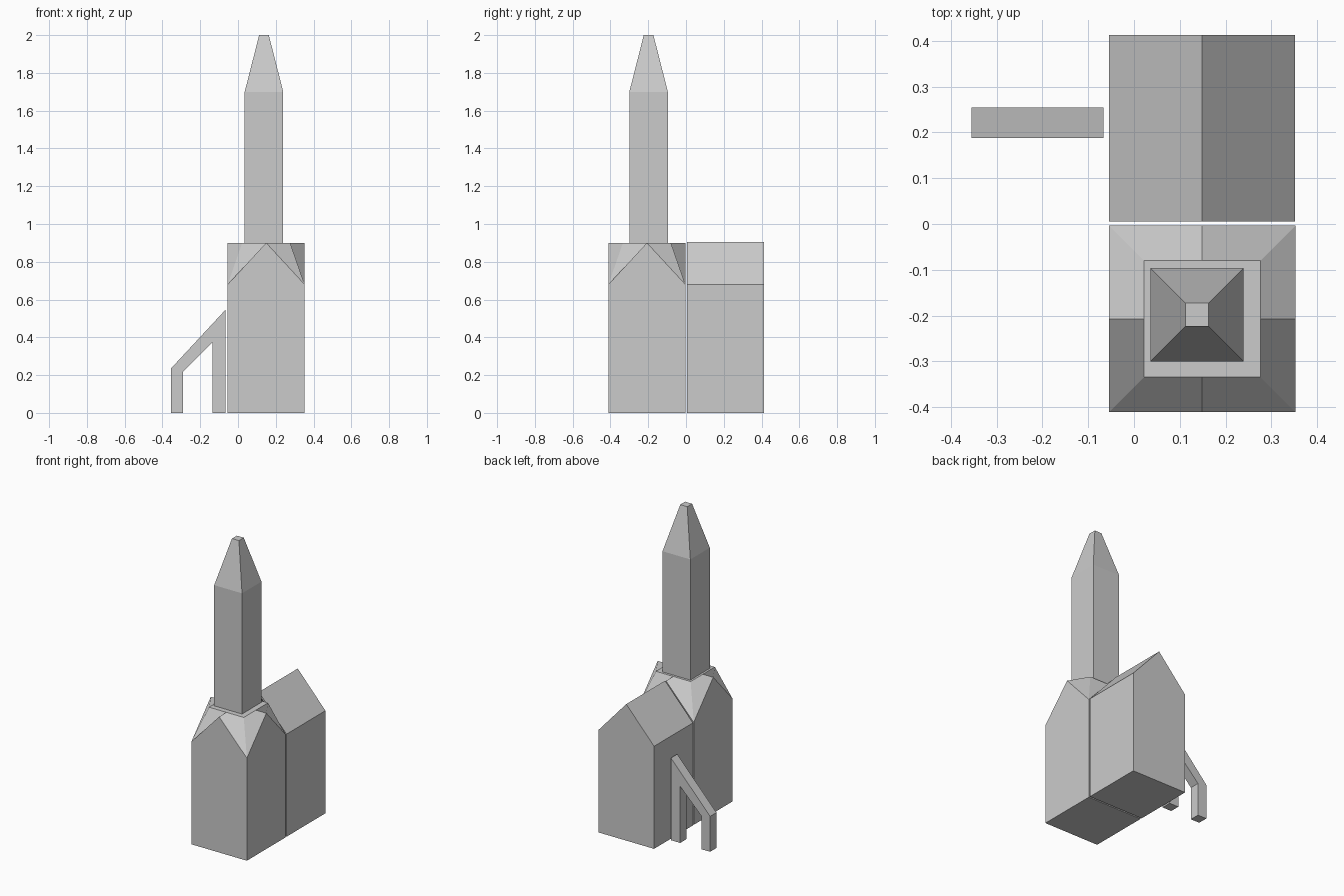
import bpy, bmesh

if "Cube" in bpy.data.objects:
    bpy.data.objects.remove(bpy.data.objects["Cube"])


def finish(name, bm):
    bmesh.ops.recalc_face_normals(bm, faces=bm.faces)
    mesh = bpy.data.meshes.new(name)
    bm.to_mesh(mesh)
    bm.free()
    obj = bpy.data.objects.new(name, mesh)
    bpy.context.collection.objects.link(obj)
    return obj


def extrude_profile(name, profile, y0, y1):
    """Extrude an x/z outline along y."""
    bm = bmesh.new()
    face = bm.faces.new([bm.verts.new((x, y0, z)) for x, z in profile])
    out = bmesh.ops.extrude_face_region(bm, geom=[face])
    verts = [v for v in out["geom"] if isinstance(v, bmesh.types.BMVert)]
    bmesh.ops.translate(bm, verts=verts, vec=(0, y1 - y0, 0))
    return finish(name, bm)


def loft(name, rings):
    """Join equal-length rings with quads and cap both ends."""
    bm = bmesh.new()
    loops = [[bm.verts.new(p) for p in ring] for ring in rings]
    n = len(loops[0])
    for a, b in zip(loops, loops[1:]):
        for i in range(n):
            j = (i + 1) % n
            bm.faces.new((a[i], a[j], b[j], b[i]))
    bm.faces.new(loops[0][::-1])
    bm.faces.new(loops[-1])
    return finish(name, bm)


CORNERS = [(-1, -1), (1, -1), (1, 1), (-1, 1)]
EIGHT = [(-1, -1), (0, -1), (1, -1), (1, 0), (1, 1), (0, 1), (-1, 1), (-1, 0)]


def ring(points, cx, cy, half, z_corner, z_mid=None):
    return [(cx + u * half, cy + v * half,
             z_corner if u * v or z_mid is None else z_mid) for u, v in points]


# Tower with a gable on every side and a flat shelf on top
tx, ty = 0.149, -0.207
loft("tower", [ring(EIGHT, tx, ty, 0.2035, 0),
               ring(EIGHT, tx, ty, 0.2035, 0.68, 0.9),
               ring(EIGHT, tx, ty, 0.127, 0.9)])

# Square spire with a tapered, blunt tip
sx, sy = 0.1375, -0.198
loft("spire", [ring(CORNERS, sx, sy, h, z)
               for h, z in ((0.102, 0.9), (0.102, 1.7), (0.0255, 2.0))])

# Nave with a pitched roof
extrude_profile("nave", [(-0.055, 0), (0.352, 0), (0.352, 0.68),
                         (0.149, 0.905), (-0.055, 0.68)], 0.006, 0.413)

# Sloped buttress on two legs
extrude_profile("buttress", [(-0.355, 0), (-0.29, 0), (-0.29, 0.22),
                             (-0.135, 0.375), (-0.135, 0), (-0.067, 0),
                             (-0.067, 0.545), (-0.355, 0.235)], 0.188, 0.254)
